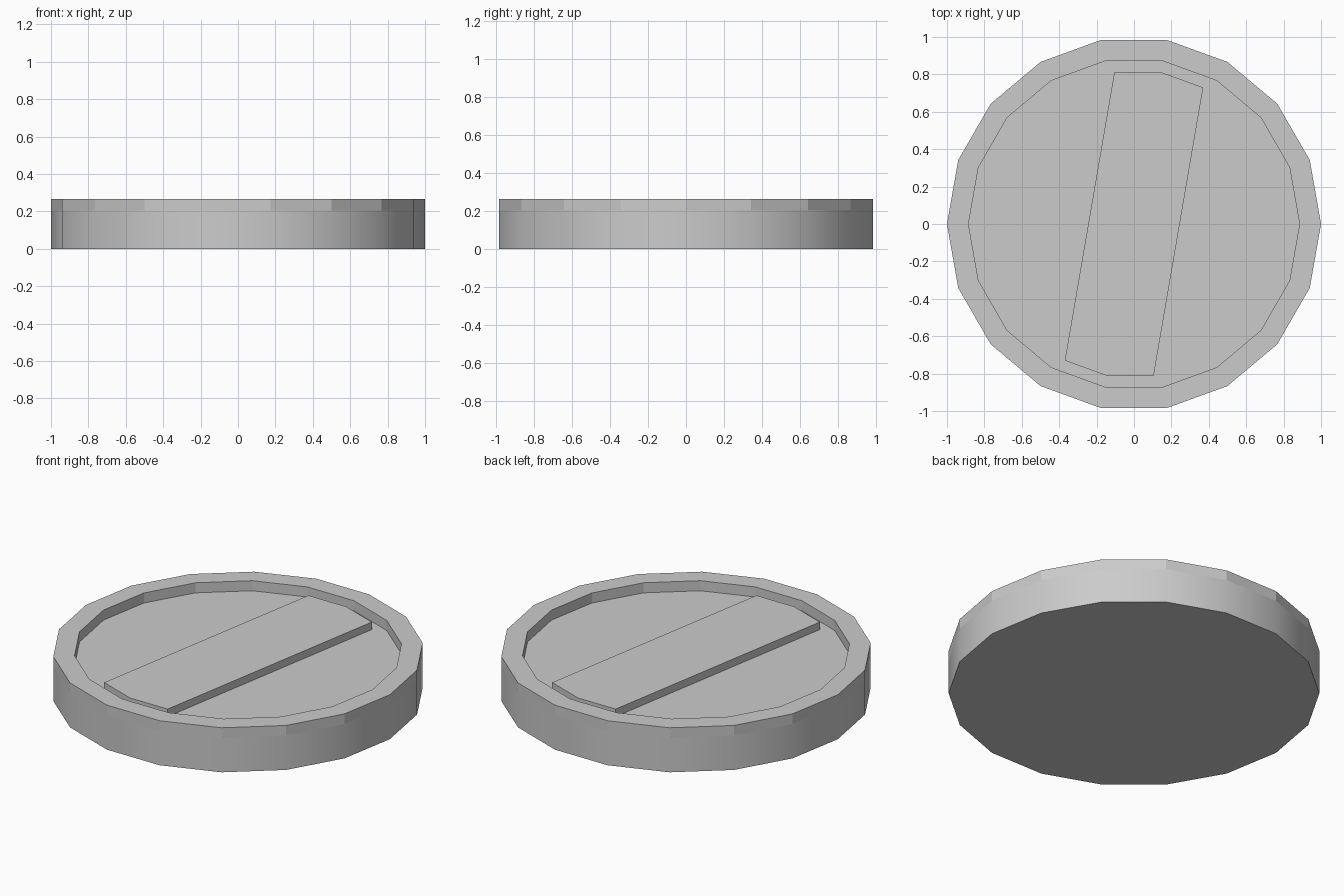
import bpy, bmesh
from math import cos, sin, tau

if "Cube" in bpy.data.objects:
    bpy.data.objects.remove(bpy.data.objects["Cube"])

SIDES = 18
FLOOR, RIM_TOP, BAR_TOP = 0.205, 0.265, 0.25


def finish(bm, name):
    bmesh.ops.recalc_face_normals(bm, faces=bm.faces)
    mesh = bpy.data.meshes.new(name)
    bm.to_mesh(mesh)
    bm.free()
    obj = bpy.data.objects.new(name, mesh)
    bpy.context.collection.objects.link(obj)
    return obj


# Round dish: stacked rings, smooth lower wall, faceted raised rim
bm = bmesh.new()
profile = [(1, 0), (1, FLOOR), (1, RIM_TOP), (0.885, RIM_TOP), (0.885, FLOOR)]
rings = [[bm.verts.new((r * cos(tau * i / SIDES), r * sin(tau * i / SIDES), z))
          for i in range(SIDES)] for r, z in profile]
for level, (low, high) in enumerate(zip(rings, rings[1:])):
    for i in range(SIDES):
        j = (i + 1) % SIDES
        face = bm.faces.new((low[i], low[j], high[j], high[i]))
        face.smooth = level == 0
bm.faces.new(rings[0])
bm.faces.new(rings[-1])
finish(bm, "dish")

# Slanted raised bar: half outline, repeated by a half turn
half = [(0.37, 0.73), (0.143, 0.812), (-0.105, 0.812)]
outline = half + [(-x, -y) for x, y in half]
bm = bmesh.new()
base = bm.faces.new([bm.verts.new((x, y, FLOOR)) for x, y in outline])
extruded = bmesh.ops.extrude_face_region(bm, geom=[base])["geom"]
bmesh.ops.translate(bm, vec=(0, 0, BAR_TOP - FLOOR),
                    verts=[g for g in extruded if isinstance(g, bmesh.types.BMVert)])
finish(bm, "diagonal_bar")
